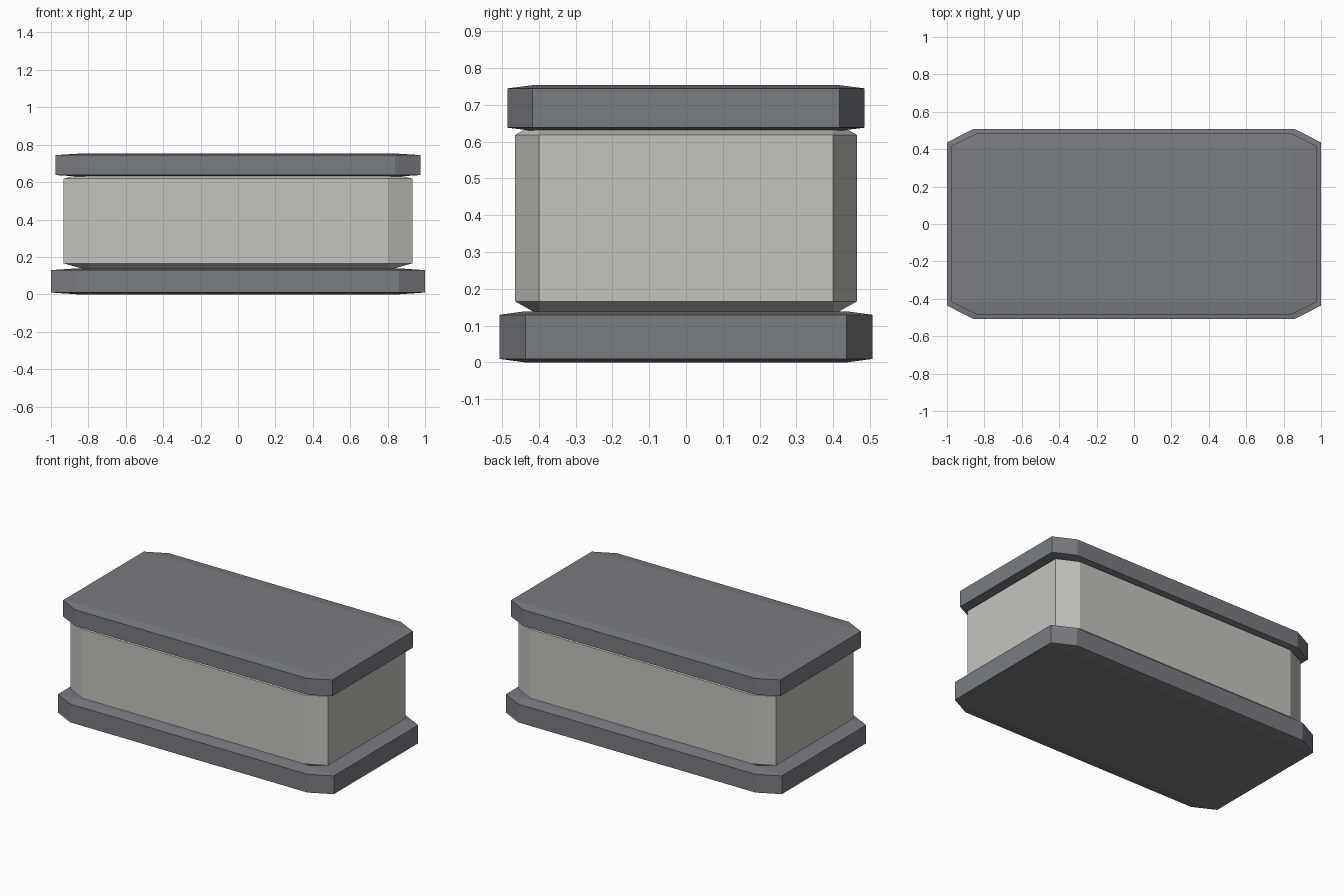
import bpy
import bmesh
from mathutils import Matrix

default = bpy.data.objects.get("Cube")
if default:
    bpy.data.objects.remove(default, do_unlink=True)


def material(name, color):
    mat = bpy.data.materials.new(name)
    mat.use_nodes = True
    mat.diffuse_color = color
    bsdf = next(n for n in mat.node_tree.nodes if n.type == 'BSDF_PRINCIPLED')
    bsdf.inputs["Base Color"].default_value = color
    bsdf.inputs["Roughness"].default_value = 0.8
    return mat


def chamfered_block(name, width, depth, bottom, top, mat):
    """Chamfer a unit cube, then stretch it so the chamfer follows the proportions."""
    bm = bmesh.new()
    bmesh.ops.create_cube(bm, size=1)
    bmesh.ops.bevel(bm, geom=bm.edges[:], offset=0.07, offset_type='OFFSET',
                    segments=1, affect='EDGES')
    size = Matrix.Diagonal((width, depth, top - bottom, 1))
    place = Matrix.Translation((0, 0, (top + bottom) / 2))
    bm.transform(place @ size)
    bmesh.ops.recalc_face_normals(bm, faces=bm.faces[:])
    mesh = bpy.data.meshes.new(name)
    bm.to_mesh(mesh)
    bm.free()
    mesh.materials.append(mat)
    obj = bpy.data.objects.new(name, mesh)
    bpy.context.collection.objects.link(obj)
    return obj


slate = material("slate grey", (0.19, 0.20, 0.22, 1))
stone = material("pale stone", (0.56, 0.55, 0.51, 1))

# Base slab, body and overhanging top slab
chamfered_block("base_slab", 2.0, 1.014, 0.0, 0.139, slate)
chamfered_block("body", 1.866, 0.928, 0.129, 0.655, stone)
chamfered_block("top_slab", 1.952, 0.97, 0.629, 0.753, slate)
